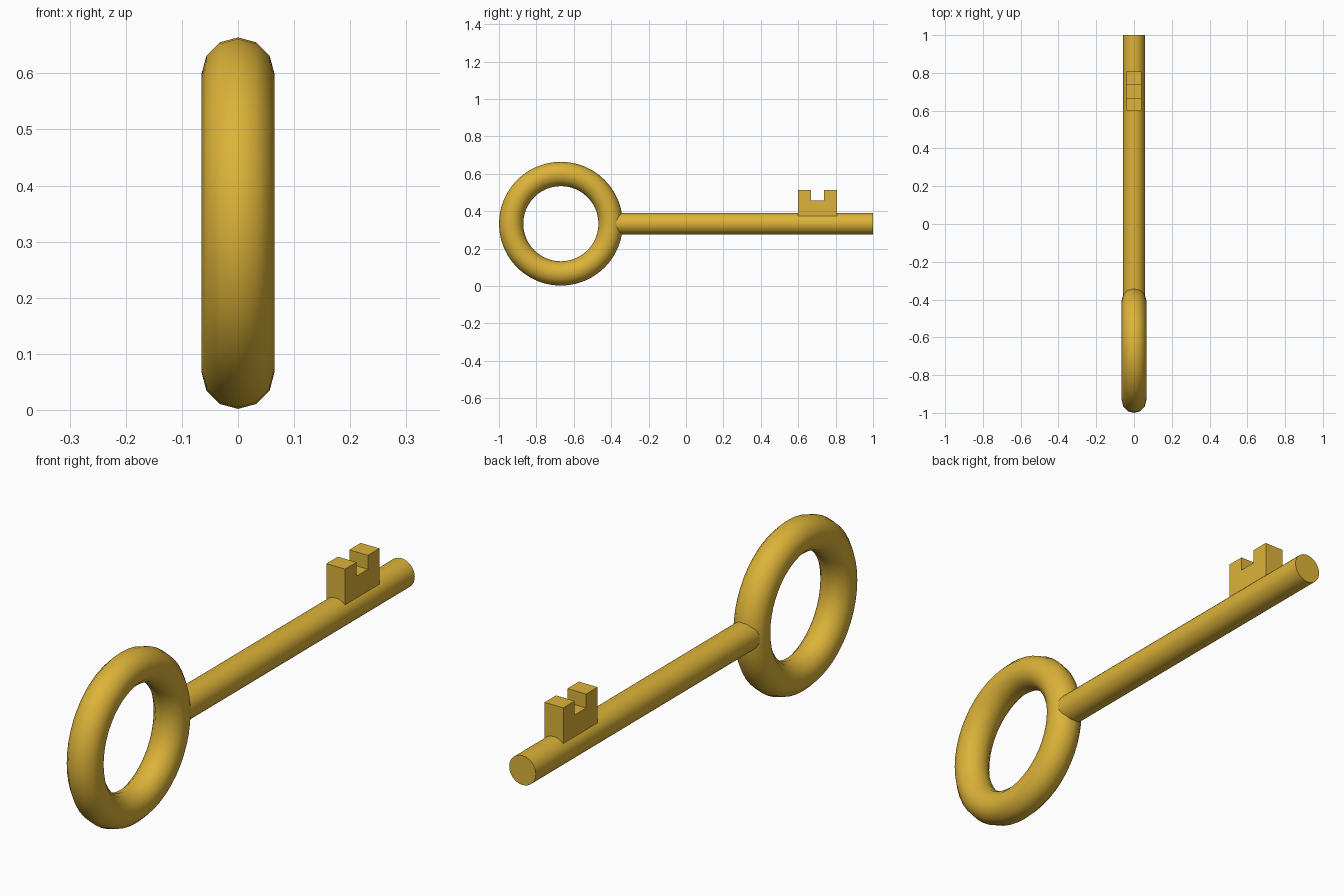
import bpy, bmesh, math

if "Cube" in bpy.data.objects:
    bpy.data.objects.remove(bpy.data.objects["Cube"])

gold = bpy.data.materials.new("gold")
gold.diffuse_color = (0.72, 0.45, 0.04, 1)
gold.use_nodes = True
gold.node_tree.nodes["Principled BSDF"].inputs["Base Color"].default_value = gold.diffuse_color
CZ = 0.333  # height of the key's axis


def finish(obj, name):
    obj.name = name
    obj.data.materials.append(gold)
    bpy.ops.object.select_all(action='DESELECT')
    obj.select_set(True)
    bpy.context.view_layer.objects.active = obj
    bpy.ops.object.transform_apply(location=True, rotation=True, scale=True)
    bpy.ops.object.shade_smooth_by_angle(angle=math.radians(40))


# Ring handle, standing in the YZ plane
bpy.ops.mesh.primitive_torus_add(major_radius=0.266, minor_radius=0.065,
                                 major_segments=48, minor_segments=12,
                                 location=(0, -0.669, CZ),
                                 rotation=(0, math.pi / 2, 0))
finish(bpy.context.object, "ring_handle")

# Round shaft, starting inside the ring tube
y0, y1 = -0.40, 1.0
bpy.ops.mesh.primitive_cylinder_add(vertices=32, radius=0.057, depth=y1 - y0,
                                    location=(0, (y0 + y1) / 2, CZ),
                                    rotation=(math.pi / 2, 0, 0))
finish(bpy.context.object, "shaft")

# Notched bit: U profile extruded across x
profile = [(0.598, 0.36), (0.808, 0.36), (0.808, 0.512), (0.738, 0.512),
           (0.738, 0.458), (0.668, 0.458), (0.668, 0.512), (0.598, 0.512)]
bm = bmesh.new()
face = bm.faces.new([bm.verts.new((-0.04, y, z)) for y, z in profile])
ext = bmesh.ops.extrude_face_region(bm, geom=[face])
bmesh.ops.translate(bm, vec=(0.08, 0, 0),
                    verts=[v for v in ext["geom"] if isinstance(v, bmesh.types.BMVert)])
bmesh.ops.recalc_face_normals(bm, faces=bm.faces)
mesh = bpy.data.meshes.new("key_bit")
bm.to_mesh(mesh)
bm.free()
bit = bpy.data.objects.new("key_bit", mesh)
bpy.context.collection.objects.link(bit)
finish(bit, "key_bit")
